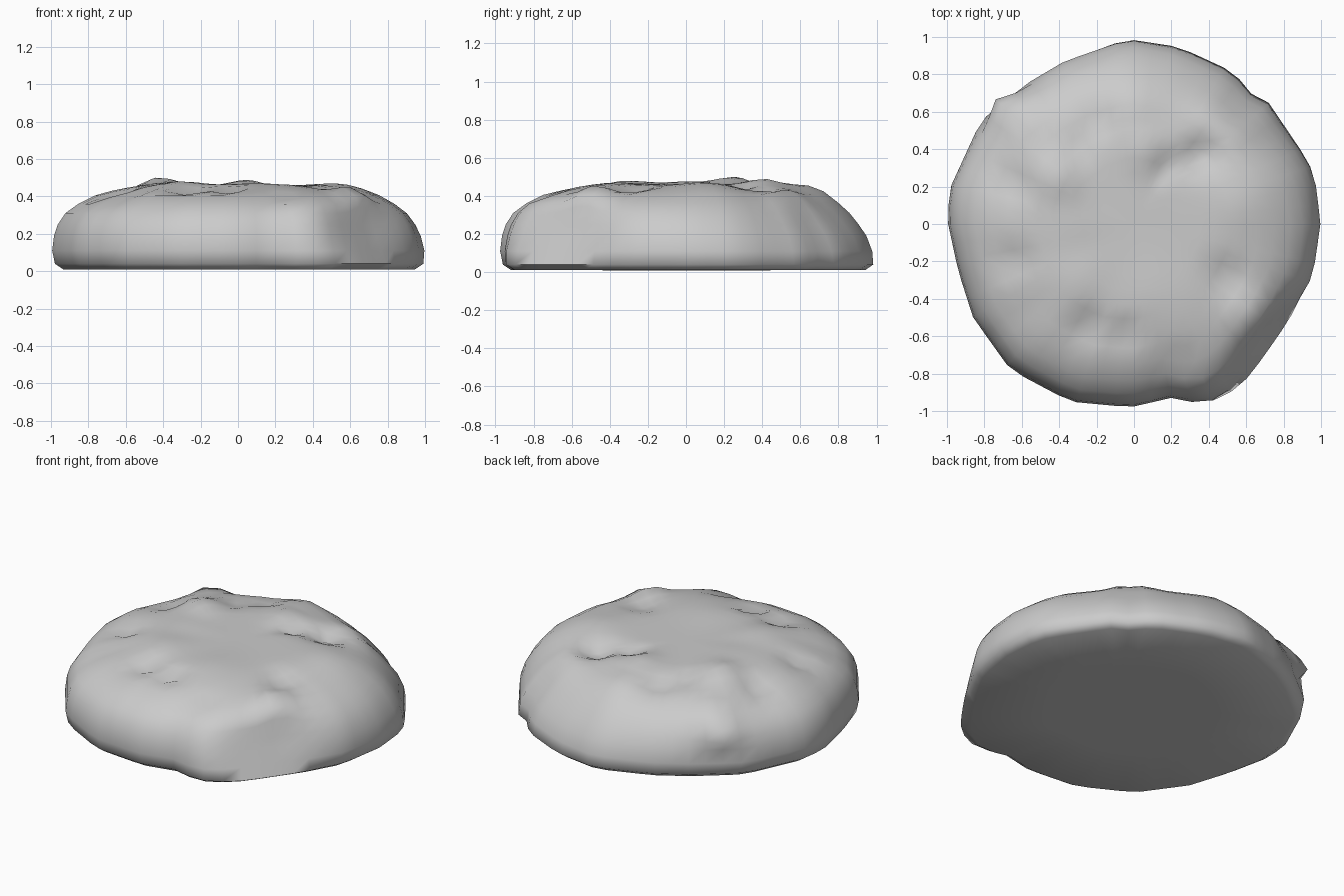
import bpy, bmesh, math

if "Cube" in bpy.data.objects:
    bpy.data.objects.remove(bpy.data.objects["Cube"])

# Outline of the bun seen from above, counter-clockwise
OUTLINE = [(1, 0), (.98, .2), (.94, .33), (.71, .66), (.63, .69), (.53, .81), (.24, .945),
           (0, .985), (-.1, .97), (-.37, .875), (-.57, .755), (-.75, .61), (-.82, .55),
           (-.98, .2), (-1, .03), (-.94, -.25), (-.86, -.5), (-.66, -.78), (-.34, -.95),
           (-.02, -.98), (.25, -.92), (.35, -.98), (.49, -.93), (.62, -.81), (.84, -.5),
           (.96, -.28)]
# Side profile: fraction of the outline radius, height
PROFILE = [(.5, .01), (.94, .01), (.985, .04), (1, .11), (.99, .19), (.97, .25), (.93, .31),
           (.86, .36), (.77, .405), (.68, .43), (.6, .445), (.52, .455), (.44, .46), (.36, .46),
           (.28, .46), (.2, .46), (.1, .46)]
# Crust lumps and cracks: x, y, width, height change
LUMPS = [(-.43, .25, .12, .045), (-.65, .22, .08, -.05), (-.58, .58, .11, .04),
         (.04, .4, .10, .03), (.17, .3, .06, -.04), (.36, .37, .10, -.07), (.45, .52, .12, .03),
         (-.2, .55, .08, -.04), (-.3, .42, .07, -.03), (-.65, -.2, .08, -.05),
         (-.25, -.56, .08, -.05), (-.05, -.6, .06, -.05), (.62, -.5, .11, .06),
         (.5, -.28, .10, -.04), (.58, .1, .14, .02), (.27, -.72, .06, -.04),
         (-.3, -.3, .14, .02), (-.62, -.45, .12, -.02), (.1, -.35, .15, .01),
         (0, .66, .12, .025), (-.35, 0, .14, .015)]
SEGS = 60


def bell(d, width):
    return math.exp(-(d / width) ** 2)


def turn(a, deg):
    return (a - math.radians(deg) + math.pi) % math.tau - math.pi


def outline_radius(angle):
    """Distance to the outline polygon in the given direction."""
    dx, dy = math.cos(angle), math.sin(angle)
    for (ax, ay), (bx, by) in zip(OUTLINE, OUTLINE[1:] + OUTLINE[:1]):
        ex, ey = bx - ax, by - ay
        det = dx * ey - dy * ex
        if abs(det) < 1e-9:
            continue
        t = (ax * ey - ay * ex) / det
        s = (ax * dy - ay * dx) / det
        if t > 0 and -1e-6 <= s <= 1.000001:
            return t
    return 1


def crust(x, y):
    return sum(h * bell(math.hypot(x - cx, y - cy), w) for cx, cy, w, h in LUMPS)


bm = bmesh.new()
rings = []
for frac, z in PROFILE:
    ring = []
    for i in range(SEGS):
        a = math.tau * i / SEGS
        f = frac
        # Steep broken face at the front right
        if frac > .84 and z > .02:
            cut = min(1, 1.2 * bell(turn(a, -46), .33))
            f += cut * (1 - max(0, z - .04) * .42 - frac)
        # Back right shoulder slopes more gently and is widest at its foot
        back = bell(turn(a, 58), .95)
        if .02 < z < .45:
            f -= .085 * back * bell(z - .31, .14)
        if z < .05 and frac > .9:
            f += .02 * back
        # Torn flake on the back left
        if .2 < z < .38:
            f += .08 * bell(turn(a, 137), .1)
        r = outline_radius(a) * f
        x, y = r * math.cos(a), r * math.sin(a)
        ring.append(bm.verts.new((x, y, z + (crust(x, y) if z > .25 else 0))))
    rings.append(ring)

# Skin the rings and close the underside and top
for low, high in zip(rings, rings[1:]):
    for i in range(SEGS):
        j = (i + 1) % SEGS
        bm.faces.new((low[i], low[j], high[j], high[i]))
for ring, z, flip in ((rings[0], .008, True), (rings[-1], .46 + crust(0, 0), False)):
    hub = bm.verts.new((0, 0, z))
    for i in range(SEGS):
        f = [ring[i], ring[(i + 1) % SEGS], hub]
        bm.faces.new(f[::-1] if flip else f)
bm.normal_update()
mesh = bpy.data.meshes.new("crusty_bun")
bm.to_mesh(mesh)
bm.free()
bun = bpy.data.objects.new("crusty_bun", mesh)
bpy.context.collection.objects.link(bun)
bpy.context.view_layer.objects.active = bun
bun.select_set(True)
bpy.ops.object.shade_smooth_by_angle(angle=math.radians(75))
